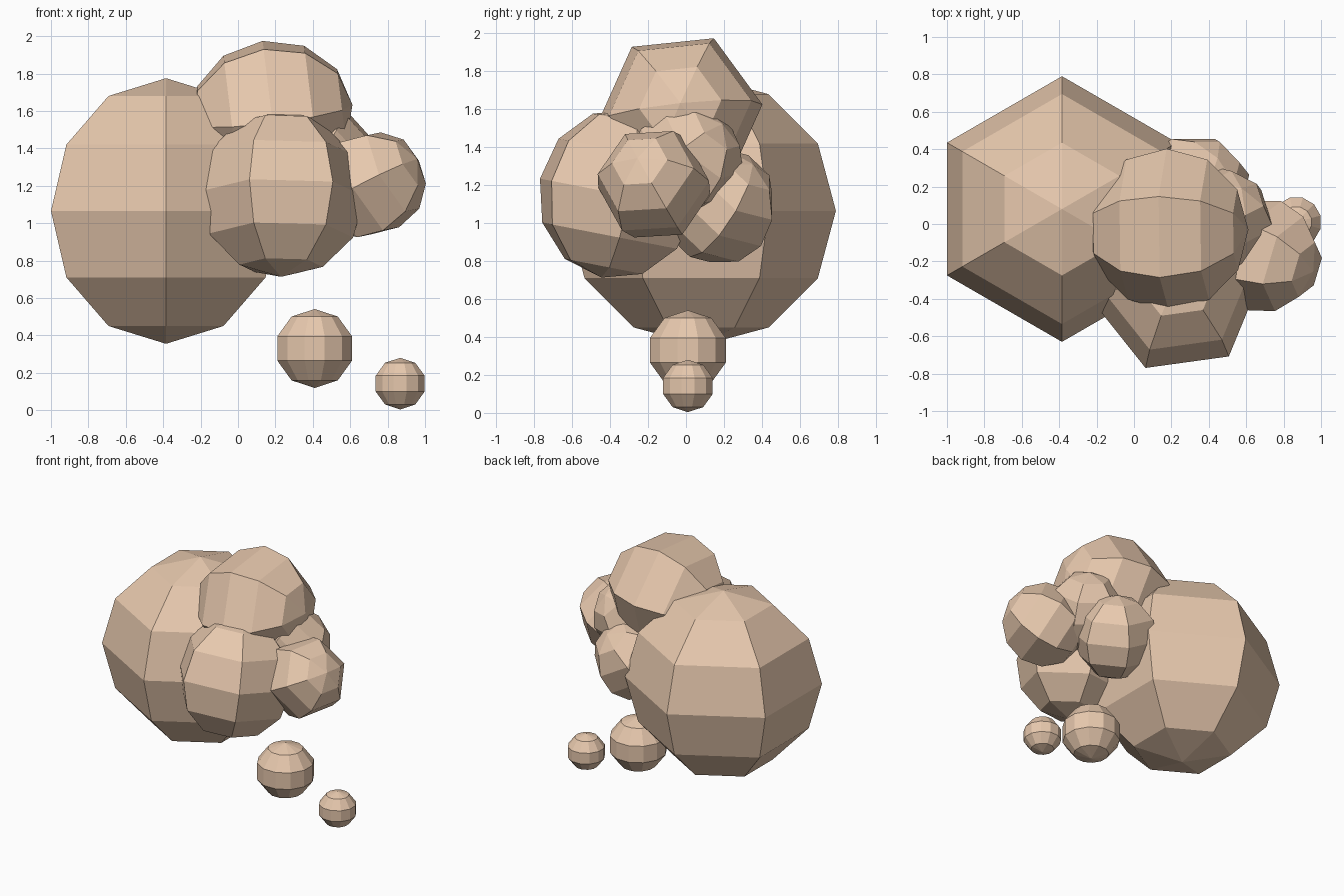
import bpy, bmesh
from math import sin, cos, pi, radians
from mathutils import Matrix, Vector, Euler

if "Cube" in bpy.data.objects:
    bpy.data.objects.remove(bpy.data.objects["Cube"])

tan = bpy.data.materials.new("tan")
tan.diffuse_color = (0.80, 0.58, 0.42, 1)
tan.use_nodes = True
tan.node_tree.nodes["Principled BSDF"].inputs["Base Color"].default_value = tan.diffuse_color


def puff(name, center, radius, segments=6, rings=6, phase=30, tilt=(0, 0, 0), widen=1.0):
    """Faceted ball: poles on local z, first vertex at angle phase."""
    bm = bmesh.new()
    loops = []
    for i in range(1, rings):
        a = pi * i / rings
        loops.append([bm.verts.new((radius * widen * sin(a) * cos(radians(phase) + 2 * pi * j / segments),
                                    radius * widen * sin(a) * sin(radians(phase) + 2 * pi * j / segments),
                                    radius * cos(a))) for j in range(segments)])
    top = bm.verts.new((0, 0, radius))
    bottom = bm.verts.new((0, 0, -radius))
    for j in range(segments):
        k = (j + 1) % segments
        bm.faces.new((top, loops[0][j], loops[0][k]))
        bm.faces.new((bottom, loops[-1][k], loops[-1][j]))
        for upper, lower in zip(loops, loops[1:]):
            bm.faces.new((upper[j], lower[j], lower[k], upper[k]))
    turn = Euler([radians(t) for t in tilt]).to_matrix().to_4x4()
    bm.transform(Matrix.Translation(Vector(center)) @ turn)
    bmesh.ops.recalc_face_normals(bm, faces=bm.faces[:])
    mesh = bpy.data.meshes.new(name)
    bm.to_mesh(mesh)
    bm.free()
    mesh.materials.append(tan)
    bpy.context.collection.objects.link(bpy.data.objects.new(name, mesh))


# Main cloud body
puff("large_puff", (-0.385, 0.08, 1.065), 0.71, phase=90)
puff("top_puff", (0.18, -0.03, 1.58), 0.435, phase=36, tilt=(0, 83, 0))
puff("front_puff", (0.23, -0.36, 1.155), 0.45, phase=-52, tilt=(-11, 0, 0))

# Small puffs on the right end
puff("end_puff", (0.70, -0.17, 1.205), 0.305, phase=20, tilt=(25, 60, 10))
puff("upper_back_puff", (0.45, 0.0, 1.32), 0.305, phase=10, tilt=(-30, 40, 15))
puff("lower_back_puff", (0.32, 0.175, 1.09), 0.31, phase=0, tilt=(-35, 30, 0))

# Trailing bubbles
puff("bubble_large", (0.41, 0.01, 0.33), 0.211, 12, 5, phase=15, widen=1.03)
puff("bubble_small", (0.867, 0.01, 0.142), 0.138, 12, 5, phase=15, widen=1.03)
